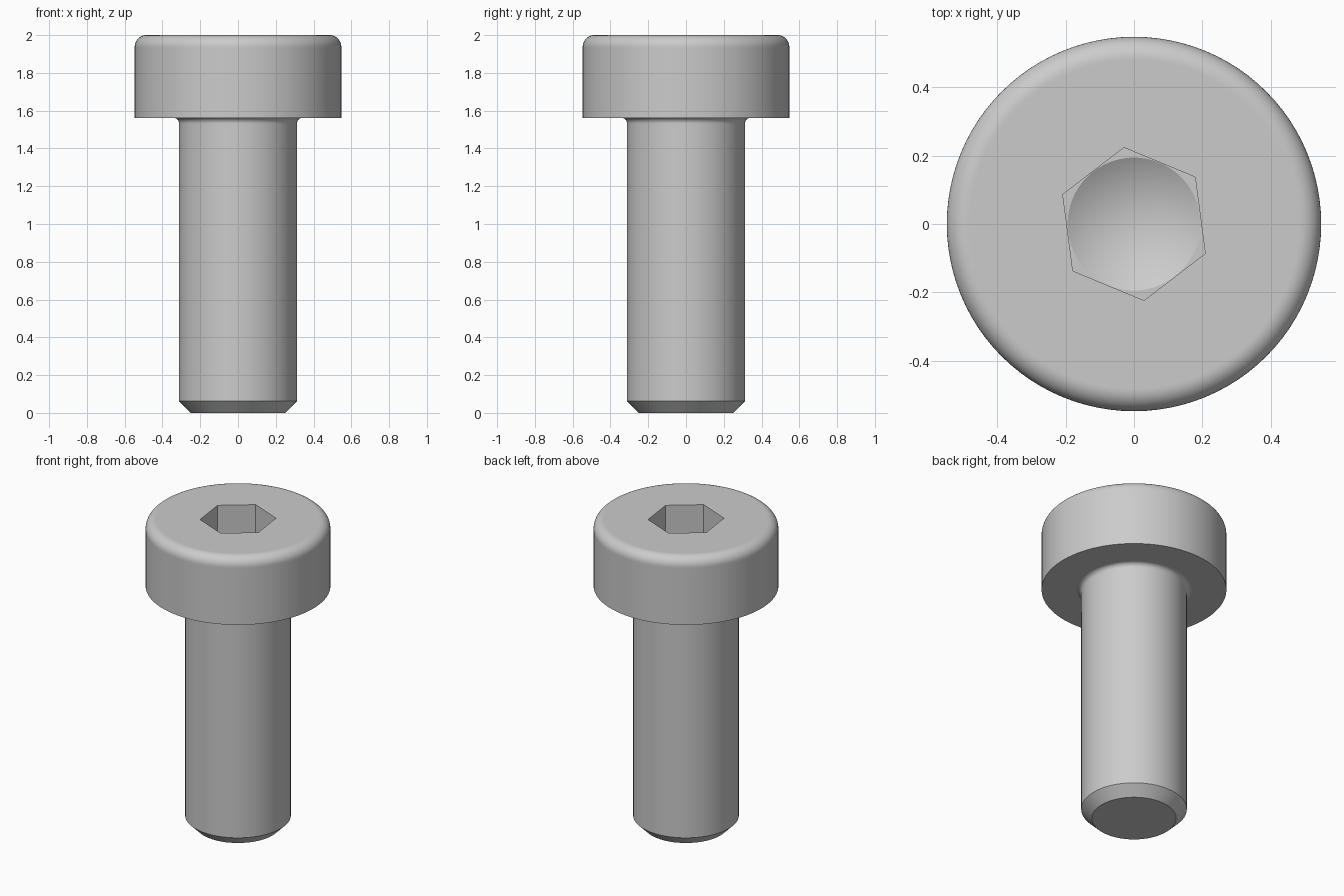
import bpy, bmesh
from math import sin, cos, pi, radians, sqrt

cube = bpy.data.objects.get("Cube")
if cube:
    bpy.data.objects.remove(cube, do_unlink=True)

HEAD_R, SHAFT_R, SEAT_Z, TOP_Z = 0.547, 0.3125, 1.5625, 2.0
SOCKET_R, FLOOR_Z, SEGMENTS = 0.195, 1.66, 96

steel = bpy.data.materials.new("steel grey")
steel.use_nodes = True
colour = (0.6, 0.6, 0.6, 1)
steel.diffuse_color = colour
steel.node_tree.nodes["Principled BSDF"].inputs["Base Color"].default_value = colour


def make_object(name, bm):
    bmesh.ops.recalc_face_normals(bm, faces=bm.faces[:])
    mesh = bpy.data.meshes.new(name)
    bm.to_mesh(mesh)
    bm.free()
    mesh.materials.append(steel)
    ob = bpy.data.objects.new(name, mesh)
    bpy.context.collection.objects.link(ob)
    return ob


def lathe(name, profile):
    """Revolve (radius, z) points about z; ends are capped, or pointed at radius 0."""
    bm = bmesh.new()
    rings = []
    for r, z in profile:
        n = SEGMENTS if r > 0 else 1
        rings.append([bm.verts.new((r * cos(2 * pi * i / SEGMENTS),
                                    r * sin(2 * pi * i / SEGMENTS), z)) for i in range(n)])
    for low, high in zip(rings, rings[1:]):
        for i in range(SEGMENTS):
            j = (i + 1) % SEGMENTS
            if len(low) == 1:
                bm.faces.new((low[0], high[j], high[i]))
            else:
                bm.faces.new((low[i], low[j], high[j], high[i]))
    for ring in (rings[0], rings[-1]):
        if len(ring) > 1:
            bm.faces.new(ring)
    return make_object(name, bm)


def arc(cx, cz, r, start, end, steps=10):
    angles = [radians(start + (end - start) * i / steps) for i in range(steps + 1)]
    return [(cx + r * cos(a), cz + r * sin(a)) for a in angles]


# Screw body: chamfered tip, shaft, fillet under the head, rounded head
neck, rim = 0.03, 0.0625
profile = [(0.25, 0), (SHAFT_R, 0.0625), (SHAFT_R, SEAT_Z - neck - 0.01)]
profile += arc(SHAFT_R + neck, SEAT_Z - neck, neck, 180, 90)
profile += [(SHAFT_R + neck + 0.005, SEAT_Z), (HEAD_R, SEAT_Z), (HEAD_R, TOP_Z - rim - 0.01)]
profile += arc(HEAD_R - rim, TOP_Z - rim, rim, 0, 90)
profile += [(HEAD_R - rim - 0.005, TOP_Z)]
screw = lathe("socket_head_screw", profile)

# Cutters: hexagonal socket and the conical drill point below it
bm = bmesh.new()
hex_r = SOCKET_R * 2 / sqrt(3)
bmesh.ops.create_cone(bm, cap_ends=True, segments=6, radius1=hex_r, radius2=hex_r, depth=0.5)
hexagon = make_object("hex_socket_cutter", bm)
hexagon.location.z = FLOOR_Z + 0.25
hexagon.rotation_euler.z = radians(7.5)
tip_r = SOCKET_R - 0.001
drill = lathe("drill_point_cutter", [(0, FLOOR_Z - 0.115), (tip_r, FLOOR_Z), (tip_r, FLOOR_Z + 0.05)])

bpy.ops.object.select_all(action="DESELECT")
bpy.context.view_layer.objects.active = screw
screw.select_set(True)
for cutter in (hexagon, drill):
    cut = screw.modifiers.new(cutter.name, "BOOLEAN")
    cut.operation, cut.solver, cut.object = "DIFFERENCE", "EXACT", cutter
    bpy.ops.object.modifier_apply(modifier=cut.name)
    bpy.data.objects.remove(cutter, do_unlink=True)

bpy.ops.object.shade_smooth_by_angle(angle=radians(28))
